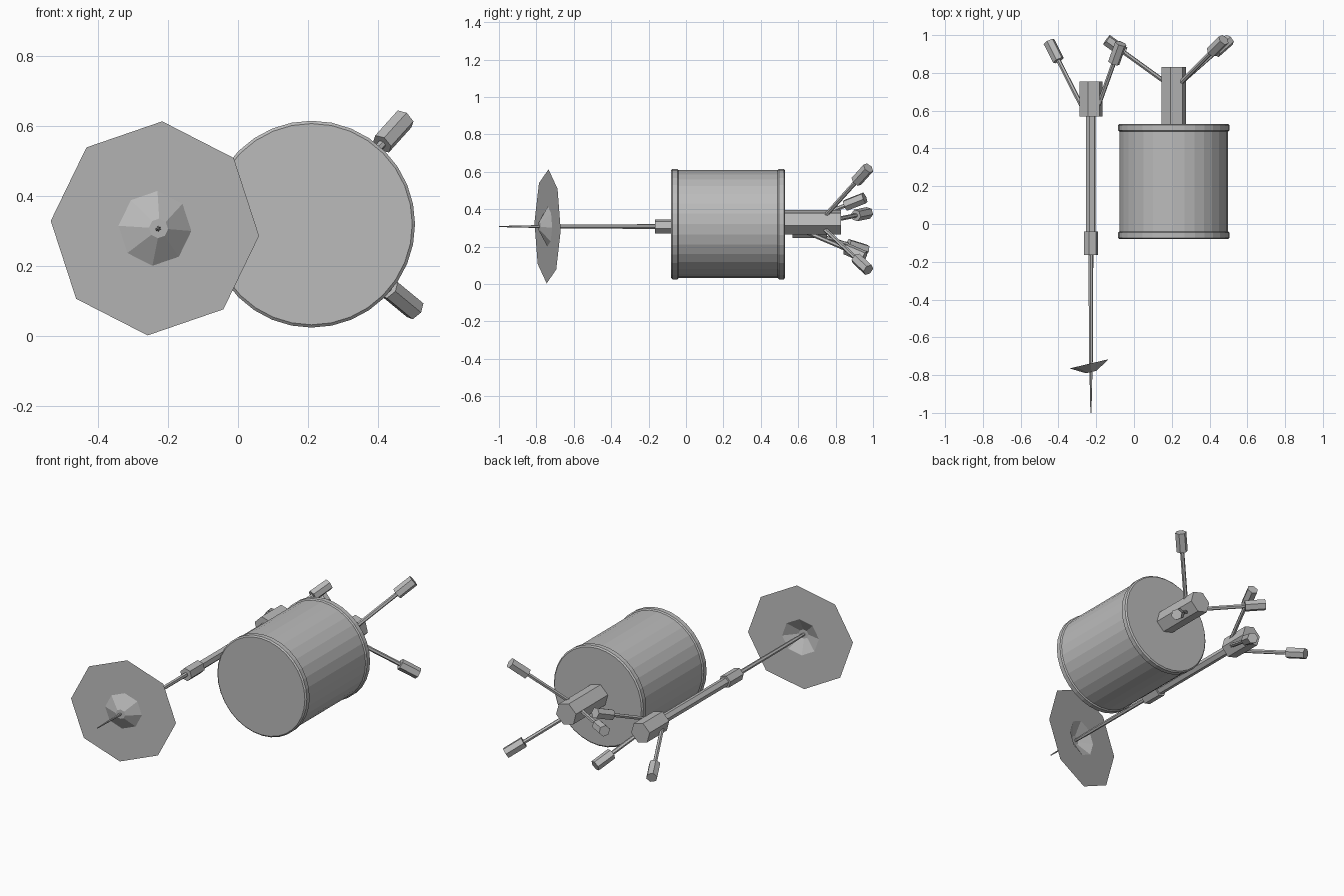
import bpy, bmesh, math
from mathutils import Vector

if "Cube" in bpy.data.objects:
    bpy.data.objects.remove(bpy.data.objects["Cube"])

grey = bpy.data.materials.new("plain grey")
grey.use_nodes = True
COLOUR = (0.5, 0.5, 0.5, 1)
grey.diffuse_color = COLOUR
grey.node_tree.nodes["Principled BSDF"].inputs["Base Color"].default_value = COLOUR


def turned(name, origin, axis, stations, sides=6, twist=-15, caps=(True, True)):
    """Loft rings of (distance along axis, radius) into one flat-faced part."""
    origin, axis = Vector(origin), Vector(axis).normalized()
    across = axis.cross(Vector((0, 0, 1))).normalized()
    up = across.cross(axis)
    bm = bmesh.new()
    rings = []
    for dist, radius in stations:
        ring = []
        for i in range(sides):
            a = math.radians(twist) + math.tau * i / sides
            ring.append(bm.verts.new(origin + axis * dist
                                     + (across * math.cos(a) + up * math.sin(a)) * radius))
        rings.append(ring)
    for low, high in zip(rings, rings[1:]):
        for i in range(sides):
            j = (i + 1) % sides
            bm.faces.new((low[i], low[j], high[j], high[i]))
    for cap, ring in zip(caps, (rings[0], rings[-1])):
        if cap:
            bm.faces.new(ring)
    bmesh.ops.recalc_face_normals(bm, faces=bm.faces[:])
    mesh = bpy.data.meshes.new(name)
    bm.to_mesh(mesh)
    bm.free()
    mesh.materials.append(grey)
    obj = bpy.data.objects.new(name, mesh)
    bpy.context.collection.objects.link(obj)
    return obj


def prong(name, root, end):
    """Thin bar with a thicker hexagonal handle at its far end."""
    root, end = Vector(root), Vector(end)
    length = (end - root).length
    turned(name + "_bar", root, end - root, [(-0.03, 0.012), (length - 0.1, 0.012)])
    turned(name + "_handle", root, end - root,
           [(length - 0.115, 0.032), (length, 0.032)])


Y = (0, 1, 0)

# Drum with a raised rim at each end
drum = (0.21, 0, 0.32)
turned("drum", drum, Y,
       [(-0.08, 0.287), (-0.073, 0.295), (-0.046, 0.295), (-0.04, 0.288),
        (0.49, 0.288), (0.496, 0.295), (0.523, 0.295), (0.53, 0.287)], sides=32, twist=0)

# Hub behind the drum with three prongs
turned("drum_hub", (0.21, 0, 0.33), Y, [(0.52, 0.068), (0.83, 0.068)])
prong("drum_upper_prong", (0.25, 0.75, 0.37), (0.475, 0.975, 0.62))
prong("drum_lower_prong", (0.25, 0.75, 0.285), (0.505, 0.975, 0.075))
prong("drum_side_prong", (0.16, 0.755, 0.335), (-0.145, 0.975, 0.38))

# Lance: shaft, collar, tapering point and rear grip
lance = (-0.228, 0, 0.307)
turned("lance_shaft", lance, Y, [(-0.05, 0.026), (0.6, 0.026)])
turned("lance_collar", lance, Y, [(-0.165, 0.038), (-0.04, 0.038)])
turned("lance_point", lance, Y,
       [(-1.0, 0.003), (-0.79, 0.008), (-0.7, 0.011), (-0.15, 0.013)])
turned("lance_grip", lance, Y, [(0.57, 0.063), (0.755, 0.063)])
prong("lance_upper_prong", (-0.18, 0.65, 0.34), (-0.07, 0.955, 0.46))
prong("lance_lower_prong", (-0.18, 0.65, 0.275), (-0.07, 0.955, 0.145))
prong("lance_side_prong", (-0.285, 0.64, 0.28), (-0.45, 0.965, 0.18))

# Thin tilted hand guard with a hollow raised centre
turned("hand_guard", (-0.237, -0.74, 0.308), (-0.23, 0.973, 0),
       [(0, 0.306), (0, 0.107), (-0.045, 0.028)], sides=8, twist=-4, caps=(False, True))
